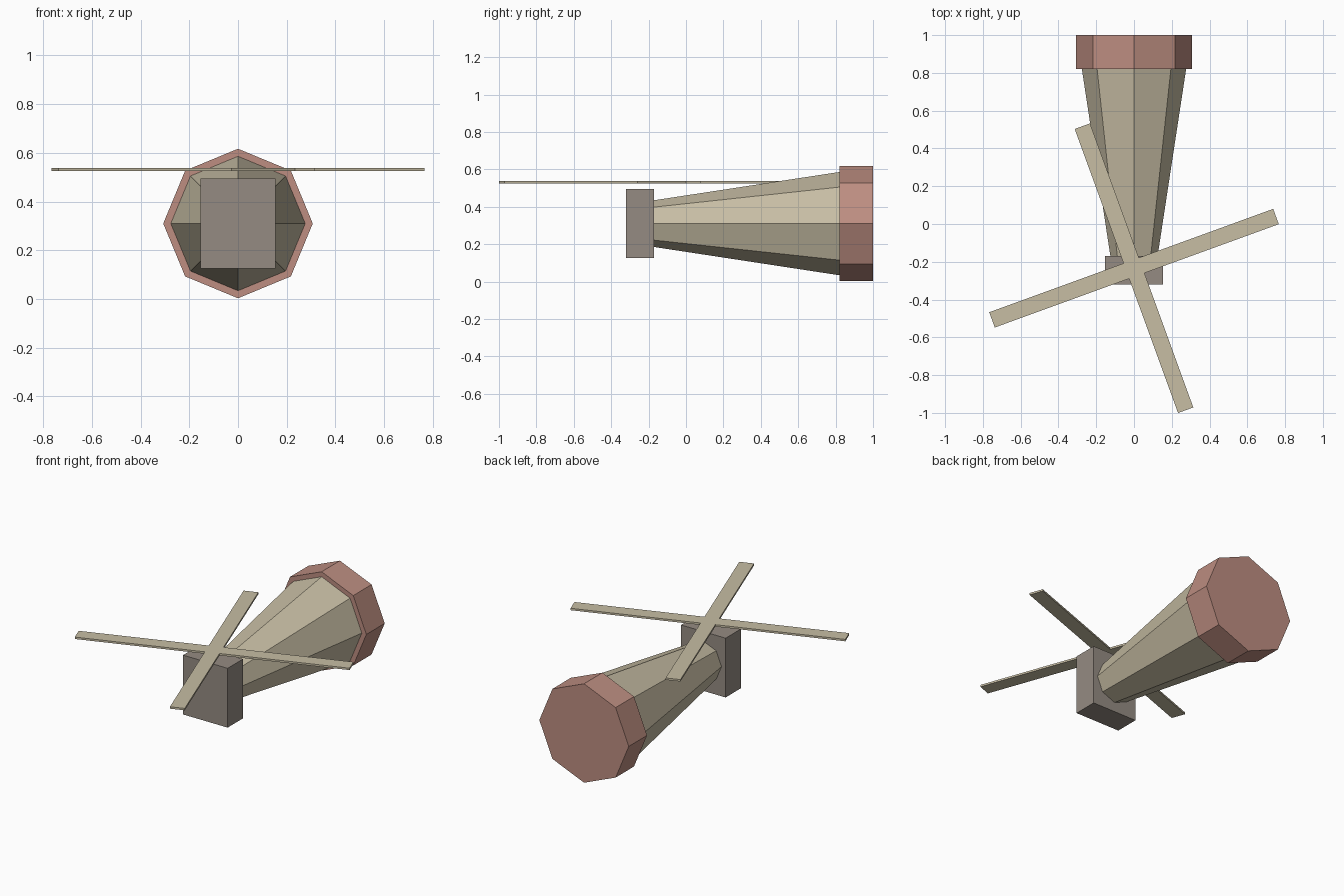
import bpy
import bmesh
from math import cos, sin, pi, radians
from mathutils import Matrix, Vector

cube = bpy.data.objects.get("Cube")
if cube:
    bpy.data.objects.remove(cube, do_unlink=True)

AXIS_Z = 0.31  # height of the tower axis


def material(name, colour):
    mat = bpy.data.materials.new(name)
    mat.use_nodes = True
    mat.diffuse_color = (*colour, 1)
    mat.node_tree.nodes["Principled BSDF"].inputs["Base Color"].default_value = (*colour, 1)
    return mat


cream = material("cream", (0.57, 0.51, 0.37))
brick = material("brick_red", (0.51, 0.27, 0.22))
grey = material("warm_grey", (0.30, 0.26, 0.225))


def add_object(name, bm, mat):
    bmesh.ops.recalc_face_normals(bm, faces=bm.faces)
    mesh = bpy.data.meshes.new(name)
    bm.to_mesh(mesh)
    bm.free()
    mesh.materials.append(mat)
    obj = bpy.data.objects.new(name, mesh)
    bpy.context.collection.objects.link(obj)
    return obj


def octagon(name, y0, y1, r0, r1, mat):
    """Eight-sided frustum lying along y, with a corner pointing up."""
    bm = bmesh.new()
    place = Matrix.Translation((0, (y0 + y1) / 2, AXIS_Z)) @ Matrix.Rotation(-pi / 2, 4, "X")
    bmesh.ops.create_cone(bm, cap_ends=True, segments=8, radius1=r0, radius2=r1,
                          depth=y1 - y0, matrix=place)
    return add_object(name, bm, mat)


# Tower lying on its side, and its wide foundation
octagon("tower", -0.17, 0.82, 0.125, 0.276, cream)
octagon("foundation", 0.82, 1.0, 0.307, 0.307, brick)

# Cap block at the narrow end
bm = bmesh.new()
bmesh.ops.create_cube(bm, size=1, matrix=Matrix.Translation((0, -0.245, AXIS_Z))
                      @ Matrix.Diagonal((0.306, 0.15, 0.368, 1)))
add_object("cap", bm, grey)

# Four sails as one flat cross, turned by twenty degrees
LENGTH, HALF_WIDTH, THICK = 0.80, 0.043, 0.012
bm = bmesh.new()
corners = []
for i in range(4):
    turn = Matrix.Rotation(radians(20) + i * pi / 2, 4, "Z")
    for x, y in ((LENGTH, -HALF_WIDTH), (LENGTH, HALF_WIDTH), (HALF_WIDTH, HALF_WIDTH)):
        corners.append(bm.verts.new(turn @ Vector((x, y, 0))))
face = bm.faces.new(corners)
top = bmesh.ops.extrude_face_region(bm, geom=[face])["geom"]
bmesh.ops.translate(bm, vec=(0, 0, THICK),
                    verts=[v for v in top if isinstance(v, bmesh.types.BMVert)])
sails = add_object("sails", bm, cream)
sails.location = (0, -0.234, 0.525)
